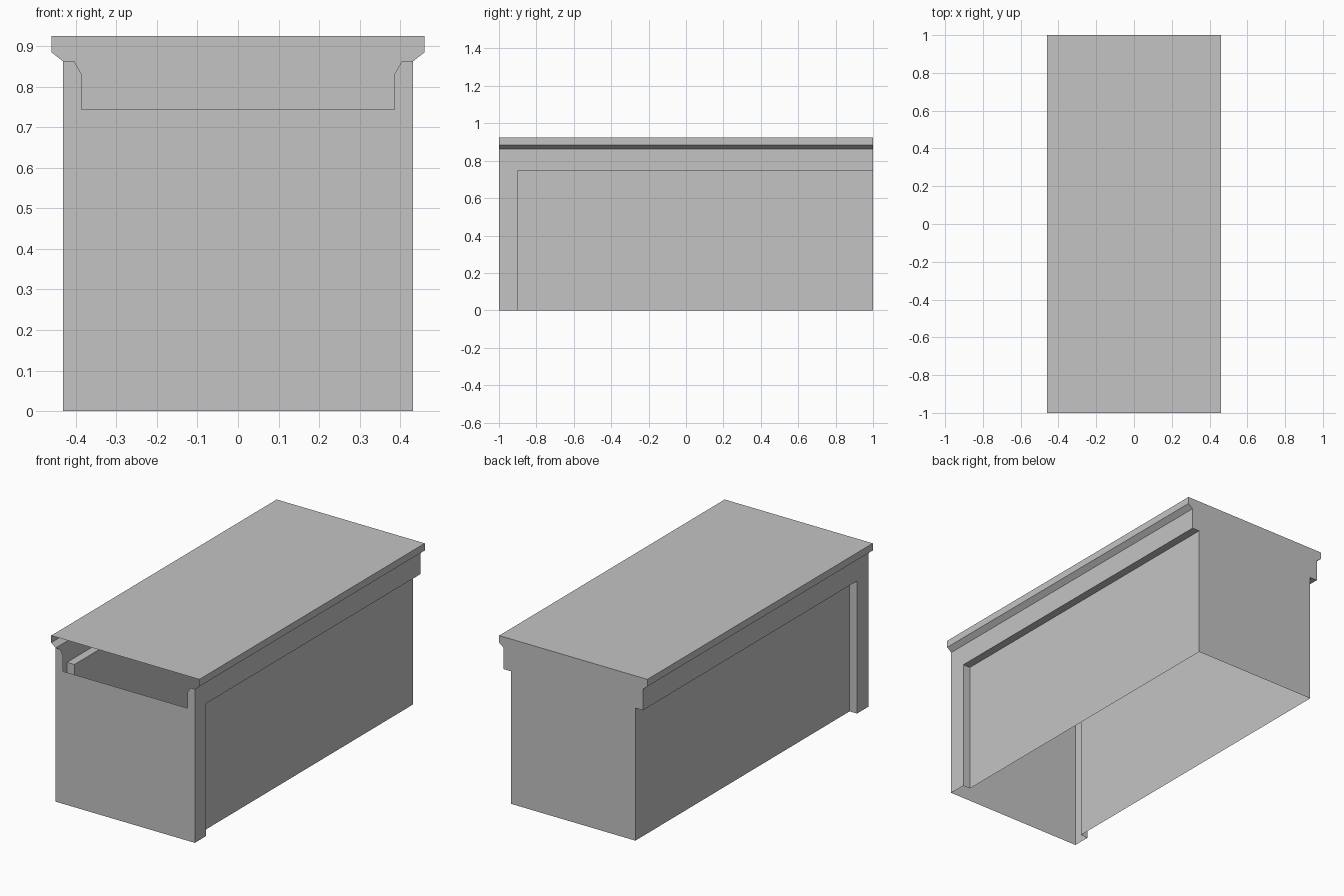
import bpy, bmesh
from mathutils import Vector

cube = bpy.data.objects.get("Cube")
if cube:
    bpy.data.objects.remove(cube, do_unlink=True)

# Main dimensions
FRONT, BACK, POST_BACK = -1.0, 1.0, -0.9
WALL, PANEL, EAVE = 0.432, 0.386, 0.46
LEDGE, FRIEZE, CORNICE, TOP = 0.744, 0.863, 0.885, 0.925

grey = bpy.data.materials.new("plain grey")
grey.use_nodes = True
grey.diffuse_color = (0.55, 0.55, 0.55, 1)
grey.node_tree.nodes["Principled BSDF"].inputs["Base Color"].default_value = grey.diffuse_color


def finish(name, bm):
    mesh = bpy.data.meshes.new(name)
    bm.to_mesh(mesh)
    bm.free()
    mesh.materials.append(grey)
    obj = bpy.data.objects.new(name, mesh)
    bpy.context.collection.objects.link(obj)


def ribbon(name, path, sweep):
    """Sweep an open path into a thin sheet."""
    bm = bmesh.new()
    near = [bm.verts.new(p) for p in path]
    far = [bm.verts.new(Vector(p) + Vector(sweep)) for p in path]
    for i in range(len(path) - 1):
        bm.faces.new((near[i], near[i + 1], far[i + 1], far[i]))
    finish(name, bm)


def plate(name, outline, y):
    """Flat upright plate from an x, z outline."""
    bm = bmesh.new()
    bm.faces.new([bm.verts.new((x, y, z)) for x, z in outline])
    finish(name, bm)


def mirrored(points):
    return [(-p[0], *p[1:]) for p in reversed(points)]


# Roof with cornice and frieze down both sides
eave = [(EAVE, TOP), (EAVE, CORNICE), (WALL, FRIEZE), (WALL, LEDGE)]
profile = mirrored(eave) + eave
ribbon("roof_and_cornice", [(x, FRONT, z) for x, z in profile], (0, BACK - FRONT, 0))

# Side walls: corner post stepping in to a recessed panel
wall = [(WALL, FRONT, 0), (WALL, POST_BACK, 0), (PANEL, POST_BACK, 0), (PANEL, BACK, 0)]
ledge = [(WALL, POST_BACK, LEDGE), (PANEL, POST_BACK, LEDGE)]
for side, shape in (("left", lambda p: p), ("right", mirrored)):
    ribbon(side + "_wall", shape(wall), (0, 0, LEDGE))
    ribbon(side + "_ledge", shape(ledge), (0, BACK - POST_BACK, 0))

# Front plate with a chamfered opening at the top
front_half = [(WALL, 0), (WALL, FRIEZE), (0.404, FRIEZE), (PANEL, 0.831), (PANEL, LEDGE)]
plate("front_plate", front_half + mirrored(front_half), FRONT)

# Closed back following the full profile
back_half = [(PANEL, 0), (PANEL, LEDGE)] + eave[::-1]
plate("back_plate", (back_half + mirrored(back_half))[::-1], BACK)
